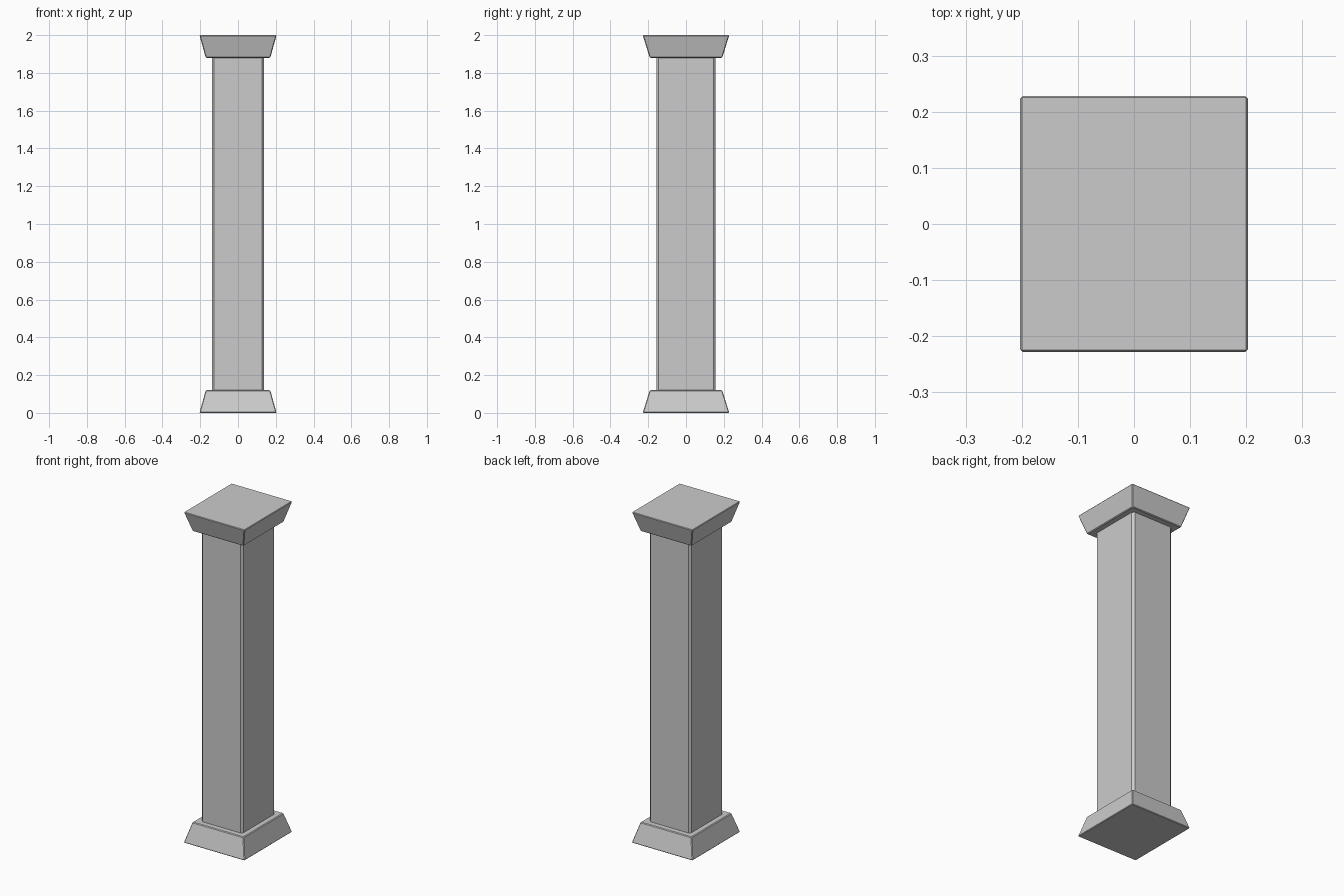
import bpy, bmesh

if "Cube" in bpy.data.objects:
    bpy.data.objects.remove(bpy.data.objects["Cube"])


def tapered_block(name, bottom, top, z0, z1, bevel, vertical_only=False):
    """Four-sided block between two half-size rectangles, with bevelled edges."""
    bm = bmesh.new()
    rings = []
    for (hx, hy), z in ((bottom, z0), (top, z1)):
        rings.append([bm.verts.new((sx * hx, sy * hy, z))
                      for sx, sy in ((-1, -1), (1, -1), (1, 1), (-1, 1))])
    low, high = rings
    bm.faces.new(low[::-1])
    bm.faces.new(high)
    for i in range(4):
        j = (i + 1) % 4
        bm.faces.new((low[i], low[j], high[j], high[i]))
    edges = [e for e in bm.edges
             if not vertical_only or abs(e.verts[0].co.z - e.verts[1].co.z) > 0.01]
    bmesh.ops.bevel(bm, geom=edges, offset=bevel, segments=1,
                    affect='EDGES', profile=0.5)
    mesh = bpy.data.meshes.new(name)
    bm.to_mesh(mesh)
    bm.free()
    obj = bpy.data.objects.new(name, mesh)
    bpy.context.collection.objects.link(obj)
    return obj


wide, narrow, column = (0.204, 0.229), (0.171, 0.192), (0.138, 0.157)

# Flared foot, chamfered shaft and the foot's mirror image as capital
tapered_block("base", wide, narrow, 0.0, 0.12, 0.004)
tapered_block("shaft", column, column, 0.118, 1.882, 0.012, vertical_only=True)
tapered_block("capital", narrow, wide, 1.88, 2.0, 0.004)
